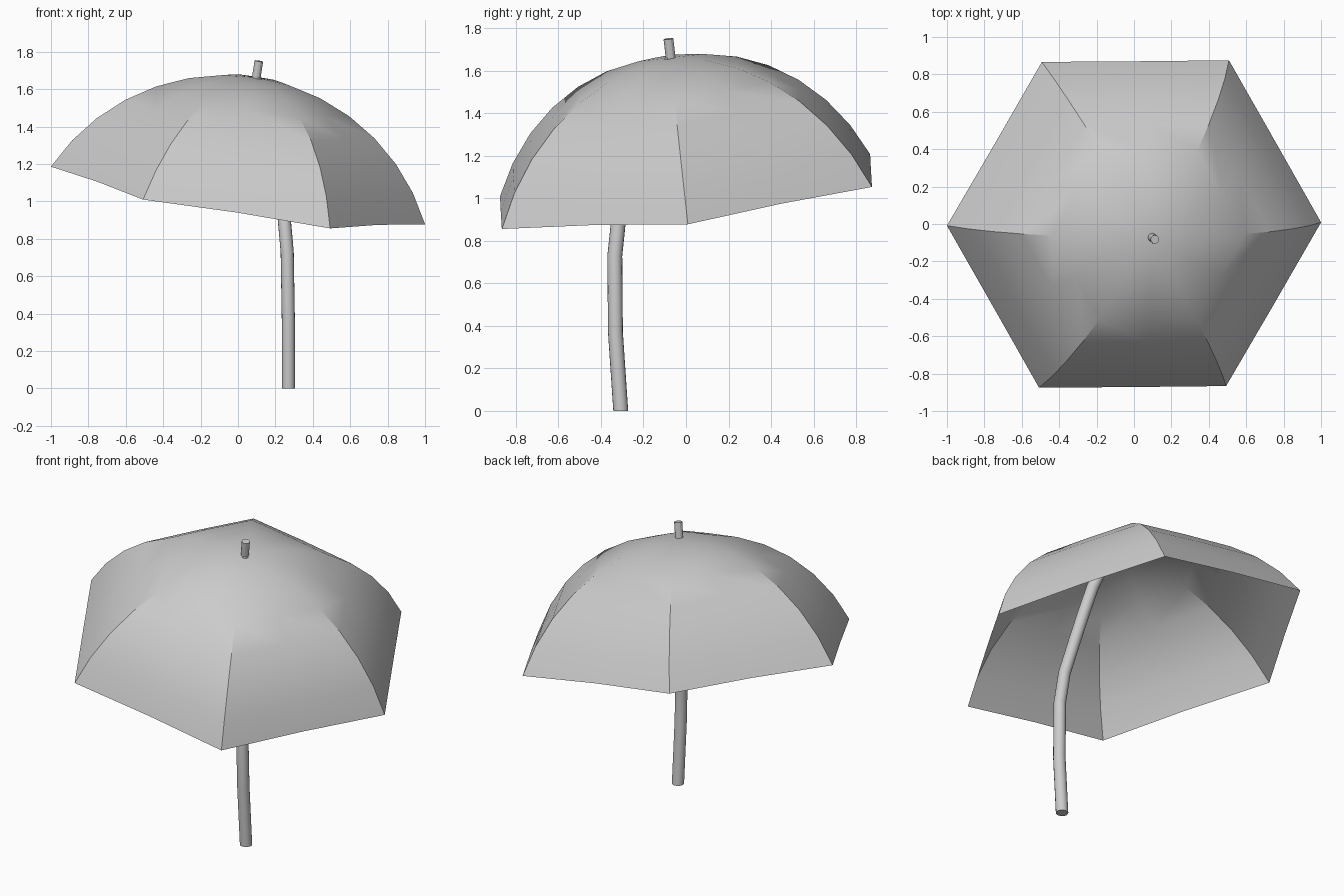
import bpy, bmesh, math
from mathutils import Vector, Matrix

if "Cube" in bpy.data.objects:
    bpy.data.objects.remove(bpy.data.objects["Cube"])

def finish(name, bm):
    bmesh.ops.recalc_face_normals(bm, faces=bm.faces)
    mesh = bpy.data.meshes.new(name)
    bm.to_mesh(mesh)
    bm.free()
    obj = bpy.data.objects.new(name, mesh)
    bpy.context.collection.objects.link(obj)
    bpy.ops.object.select_all(action='DESELECT')
    obj.select_set(True)
    bpy.context.view_layer.objects.active = obj
    bpy.ops.object.shade_smooth_by_angle(angle=math.radians(28))
    return obj

def tube(name, rings, sides=16):
    """Capped tube from (centre, radius, axis) rings."""
    bm = bmesh.new()
    loops = []
    for c, r, axis in rings:
        rot = Vector((0, 0, 1)).rotation_difference(Vector(axis))
        loops.append([bm.verts.new(Vector(c) + rot @ Vector((r * math.cos(a), r * math.sin(a), 0)))
                      for a in (2 * math.pi * i / sides for i in range(sides))])
    for lo, hi in zip(loops, loops[1:]):
        for i in range(sides):
            j = (i + 1) % sides
            bm.faces.new((lo[i], lo[j], hi[j], hi[i]))
    bm.faces.new(loops[0][::-1])
    bm.faces.new(loops[-1])
    return finish(name, bm)

# Tilted frame shared by the canopy and its tip
axis = Vector((0.155, -0.115, 1)).normalized()
centre = Vector((0, 0, 1.032))
tilt = Vector((0, 0, 1)).rotation_difference(axis)

# Canopy: six panels stretched between circular-arc ribs
RIM, HEIGHT, STEPS = 1.012, 0.642, 7
R = (RIM ** 2 + HEIGHT ** 2) / (2 * HEIGHT)
sweep = math.asin(RIM / R)
turn = math.radians(0)
bm = bmesh.new()
apex = bm.verts.new(centre + axis * HEIGHT)
rows = []
for s in range(1, STEPS + 1):
    t = s / STEPS
    r = R * math.sin(sweep * t)
    h = R * math.cos(sweep * t) - (R - HEIGHT)
    row = []
    for k in range(12):
        mid = k % 2
        rad = r * (math.cos(math.pi / 6) if mid else 1)
        a = turn + k * math.pi / 6
        p = Vector((rad * math.cos(a), rad * math.sin(a), h + 0.008 * mid * t))
        row.append(bm.verts.new(centre + tilt @ p))
    rows.append(row)
for k in range(12):
    j = (k + 1) % 12
    bm.faces.new((apex, rows[0][k], rows[0][j]))
    for a, b in zip(rows, rows[1:]):
        bm.faces.new((a[k], b[k], b[j], a[j]))
finish("canopy", bm)

# Bent pole, flat on the ground and leaning into the apex
path = [Vector(p) for p in ((0.27, -0.307, 0), (0.269, -0.332, 0.37), (0.263, -0.335, 0.73),
                            (0.246, -0.315, 0.92), (0.222, -0.255, 1.11), (0.197, -0.21, 1.27),
                            (0.165, -0.165, 1.44), (0.103, -0.08, 1.65))]
rings = []
for i, p in enumerate(path):
    d = path[min(i + 1, len(path) - 1)] - path[max(i - 1, 0)]
    rings.append((p, 0.035 if i < 7 else 0.024, (0, 0, 1) if i == 0 else d))
tube("pole", rings)

# Small tip above the canopy
top = centre + axis * HEIGHT
tube("tip", [(top - axis * 0.03, 0.023, axis), (top + axis * 0.09, 0.023, axis)], 12)
